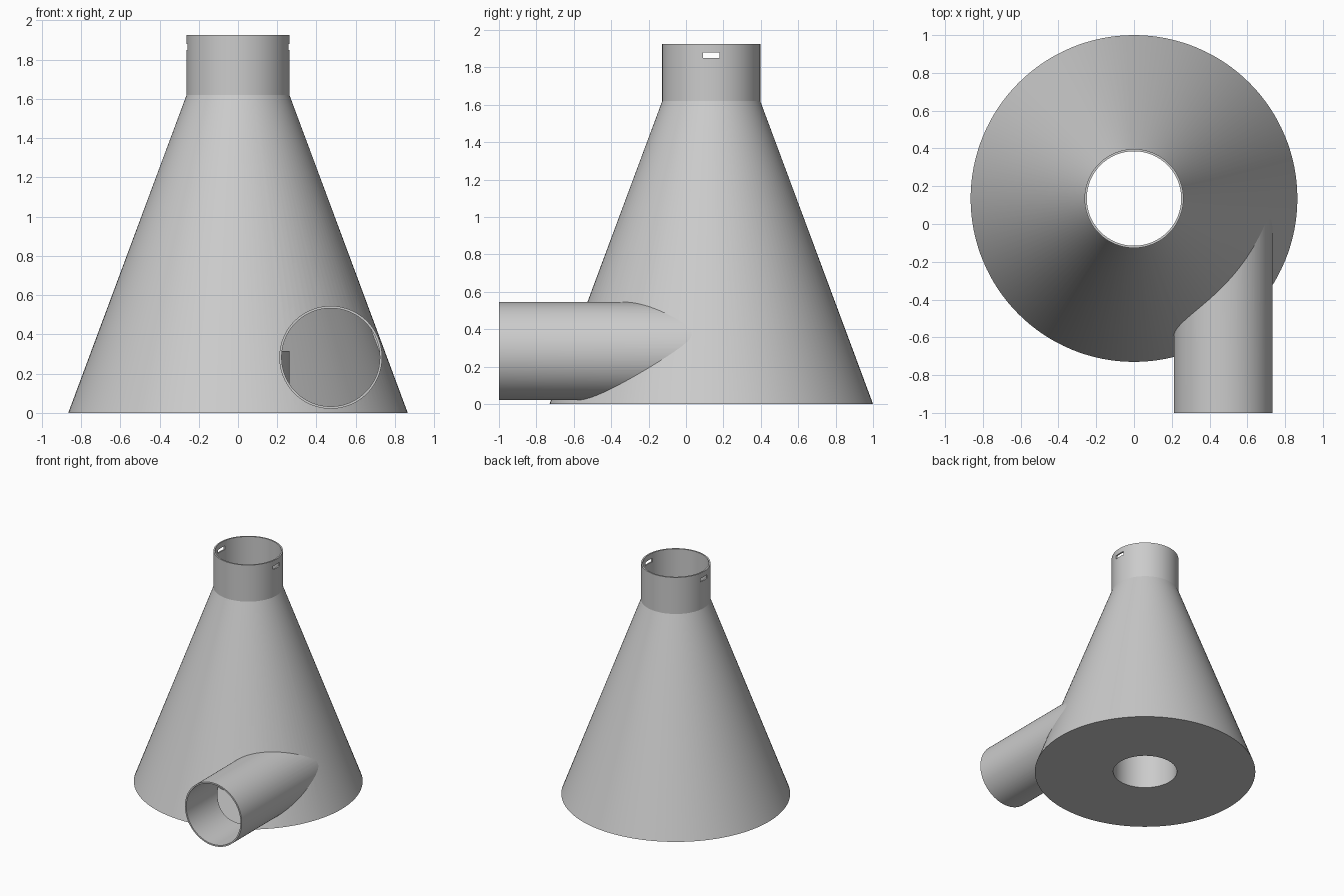
import bpy, math
from mathutils import Matrix, Vector

cube = bpy.data.objects.get("Cube")
if cube:
    bpy.data.objects.remove(cube, do_unlink=True)

SEG = 128
AXIS_Y = 0.135                    # centre of the cone
BASE_R, NECK_R, BORE_R = 0.865, 0.262, 0.25
NECK_Z, TOP_Z, WALL = 1.62, 1.925, 0.013
PIPE = Vector((0.4725, 0, 0.283))

grey = bpy.data.materials.new("light_grey")
grey.use_nodes = True
colour = (0.6, 0.6, 0.6, 1)
grey.diffuse_color = colour
grey.node_tree.nodes["Principled BSDF"].inputs["Base Color"].default_value = colour


def lathe(name, profile, matrix):
    """Revolve a closed (radius, height) loop about the z axis."""
    n = len(profile)
    verts, faces = [], []
    for s in range(SEG):
        a = 2 * math.pi * s / SEG
        verts += [matrix @ Vector((r * math.cos(a), r * math.sin(a), z)) for r, z in profile]
        t = (s + 1) % SEG
        faces += [(s * n + i, t * n + i, t * n + (i + 1) % n, s * n + (i + 1) % n)
                  for i in range(n)]
    mesh = bpy.data.meshes.new(name)
    mesh.from_pydata(verts, [], faces)
    mesh.materials.append(grey)
    ob = bpy.data.objects.new(name, mesh)
    bpy.context.collection.objects.link(ob)
    return ob


def helper(name):
    """Turn the newest primitive into a hidden cutter."""
    ob = bpy.context.object
    ob.name = name
    ob.hide_render = True
    ob.hide_viewport = True
    return ob


def cut(ob, cutter):
    mod = ob.modifiers.new(cutter.name, 'BOOLEAN')
    mod.operation, mod.solver, mod.object = 'DIFFERENCE', 'EXACT', cutter


# Hollow cone with floor, neck and short inner tube
body = lathe("cone_body", [
    (BORE_R, 0), (BASE_R, 0), (NECK_R, NECK_Z), (NECK_R, TOP_Z),
    (BORE_R, TOP_Z), (BORE_R, NECK_Z), (BASE_R - 0.018, WALL),
    (NECK_R, WALL), (NECK_R, 0.315), (BORE_R, 0.315),
], Matrix.Translation((0, AXIS_Y, 0)))

# Tangential inlet pipe along y
pipe = lathe("inlet_pipe", [(BORE_R, -1), (NECK_R, -1), (NECK_R, 0.1), (BORE_R, 0.1)],
             Matrix.Translation(PIPE) @ Matrix.Rotation(-math.pi / 2, 4, 'X'))

# Pipe opening through the cone wall
bpy.ops.mesh.primitive_cylinder_add(vertices=SEG, radius=BORE_R, depth=1.18,
                                    location=(PIPE.x, -0.61, PIPE.z),
                                    rotation=(math.pi / 2, 0, 0))
cut(body, helper("pipe_bore_cutter"))

# Trim the pipe where it meets the cone wall
bpy.ops.mesh.primitive_cone_add(vertices=SEG, radius1=BASE_R - 0.007, radius2=NECK_R - 0.007,
                                depth=NECK_Z, location=(0, AXIS_Y, NECK_Z / 2))
cut(pipe, helper("cone_core_cutter"))

# Pair of slots through the neck
bpy.ops.mesh.primitive_cube_add(size=1, location=(0, AXIS_Y, 1.865))
bpy.context.object.scale = (0.7, 0.09, 0.03)
cut(body, helper("slot_cutter"))

# Apply the cuts and smooth the round surfaces
for ob in (body, pipe):
    bpy.context.view_layer.update()
    deps = bpy.context.evaluated_depsgraph_get()
    mesh = bpy.data.meshes.new_from_object(ob.evaluated_get(deps))
    ob.modifiers.clear()
    ob.data = mesh
    mesh.materials.clear()
    mesh.materials.append(grey)
    for p in mesh.polygons:
        p.material_index = 0
    bpy.ops.object.select_all(action='DESELECT')
    ob.select_set(True)
    bpy.context.view_layer.objects.active = ob
    bpy.ops.object.shade_smooth_by_angle(angle=math.radians(15))

for ob in list(bpy.data.objects):
    if ob.name.endswith("_cutter"):
        bpy.data.objects.remove(ob, do_unlink=True)
